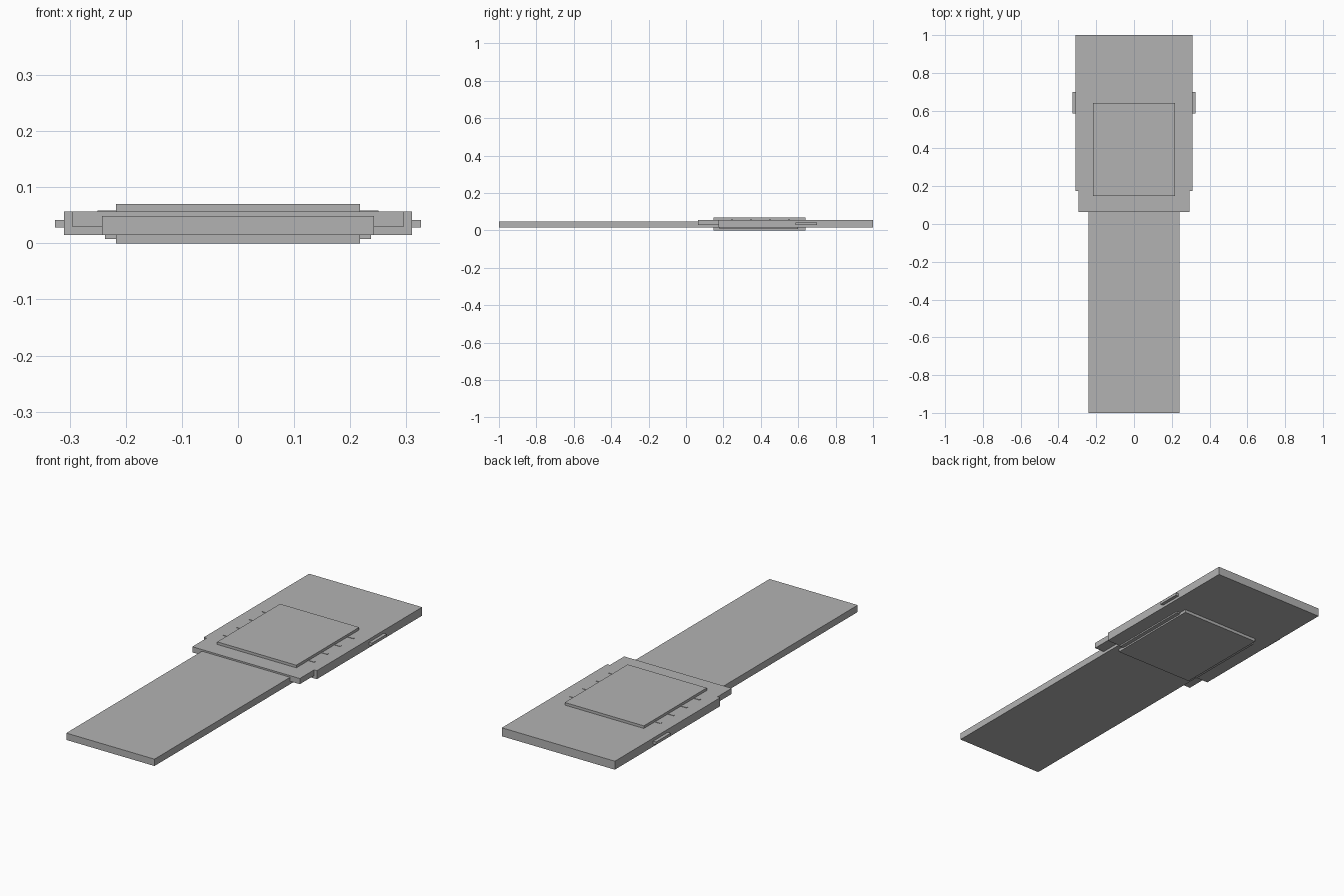
import bpy

default_cube = bpy.data.objects.get("Cube")
if default_cube:
    bpy.data.objects.remove(default_cube, do_unlink=True)

# Single plain grey for every part
GREY = (0.45, 0.45, 0.45, 1)
grey = bpy.data.materials.new("plain_grey")
grey.use_nodes = True
grey.diffuse_color = GREY
grey.node_tree.nodes["Principled BSDF"].inputs["Base Color"].default_value = GREY


def box(name, x, y, z):
    """Box from (min, max) spans along each axis."""
    spans = (x, y, z)
    bpy.ops.mesh.primitive_cube_add(size=1, location=[sum(s) / 2 for s in spans])
    part = bpy.context.object
    part.name = name
    part.scale = [s[1] - s[0] for s in spans]
    bpy.ops.object.transform_apply(location=False, rotation=False, scale=True)
    part.data.materials.append(grey)
    return part


def centred(name, half_width, y, z):
    return box(name, (-half_width, half_width), y, z)


# Long strap and wider housing with a raised front lip
centred("long_strap", 0.242, (-1, 0.175), (0.015, 0.049))
centred("housing", 0.31, (0.175, 1), (0.015, 0.057))
centred("front_lip", 0.295, (0.063, 0.175), (0.029, 0.057))

# Square cover plates above and below
centred("top_plate", 0.217, (0.147, 0.64), (0.057, 0.07))
centred("bottom_plate", 0.217, (0.147, 0.64), (0, 0.015))

# Details repeated on both sides
for side, sign in (("right", -1), ("left", 1)):
    def sided(name, inner, outer, y, z):
        return box(f"{side}_{name}", sorted((sign * inner, sign * outer)), y, z)

    sided("side_button", 0.31, 0.326, (0.585, 0.7), (0.028, 0.042))
    sided("bottom_rail", 0.217, 0.237, (0.18, 0.6), (0.008, 0.015))
    for i in range(4):
        y = 0.245 + i * 0.102
        sided(f"contact_pin_{i + 1}", 0.217, 0.25, (y - 0.005, y + 0.005), (0.057, 0.059))
